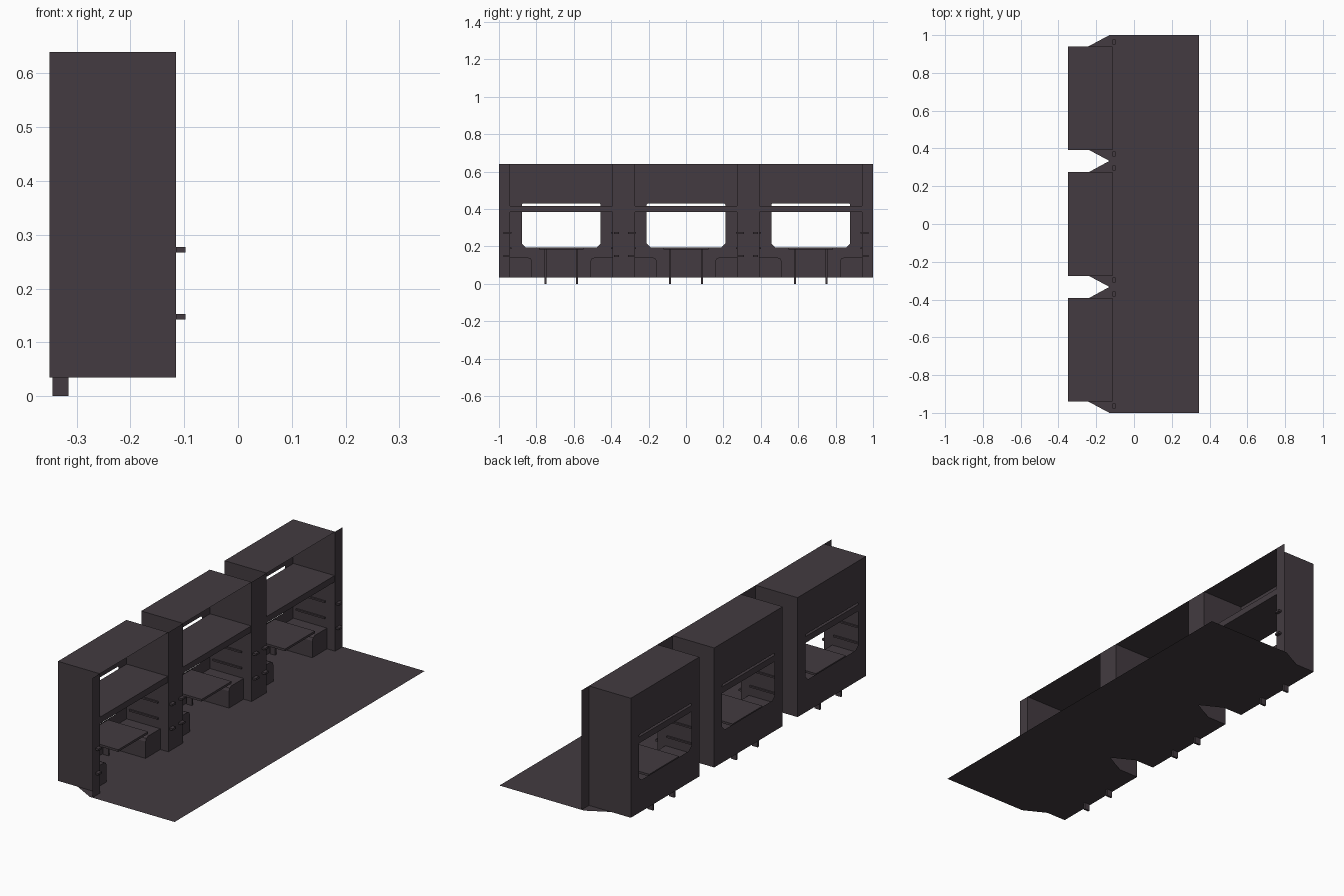
import bpy
import bmesh

cube = bpy.data.objects.get("Cube")
if cube:
    bpy.data.objects.remove(cube, do_unlink=True)

paint = bpy.data.materials.new("dark plum grey")
paint.use_nodes = True
colour = (0.056, 0.044, 0.052, 1)
paint.diffuse_color = colour
paint.node_tree.nodes["Principled BSDF"].inputs["Base Color"].default_value = colour

BACK, FRONT = -0.35, -0.115      # depth of the bays
FLOOR, TOP = 0.035, 0.64         # height of the bays
HALF = 0.274                     # half width of a bay
CENTRES = (-0.667, 0, 0.667)


def finish(name, bm):
    mesh = bpy.data.meshes.new(name)
    bm.to_mesh(mesh)
    bm.free()
    mesh.materials.append(paint)
    obj = bpy.data.objects.new(name, mesh)
    bpy.context.collection.objects.link(obj)
    return obj


def sheet(name, points):
    bm = bmesh.new()
    bm.faces.new([bm.verts.new(p) for p in points])
    return finish(name, bm)


def box(name, x, y, z):
    bm = bmesh.new()
    bmesh.ops.create_cube(bm, size=1)
    for v in bm.verts:
        v.co = [r[0] + (c + 0.5) * (r[1] - r[0]) for c, r in zip(v.co, (x, y, z))]
    return finish(name, bm)


def extrude_profile(name, profile, x0, x1):
    bm = bmesh.new()
    face = bm.faces.new([bm.verts.new((x0, y, z)) for y, z in profile])
    geom = bmesh.ops.extrude_face_region(bm, geom=[face])["geom"]
    for v in geom:
        if isinstance(v, bmesh.types.BMVert):
            v.co.x = x1
    bmesh.ops.recalc_face_normals(bm, faces=bm.faces)
    return finish(name, bm)


def window_wall(name, yc):
    # rear wall with a cut-cornered window opening
    bm = bmesh.new()
    w, lo, hi, c, t = 0.21, 0.195, 0.43, 0.02, 0.005
    outer = [(-HALF, FLOOR), (HALF, FLOOR), (HALF, TOP), (-HALF, TOP)]
    inner = [(-w + c, lo), (w - c, lo), (w, lo + c), (w, hi - t),
             (w - t, hi), (t - w, hi), (-w, hi - t), (-w, lo + c)]
    edges = []
    for loop in (outer, inner):
        vs = [bm.verts.new((BACK, yc + y, z)) for y, z in loop]
        edges += [bm.edges.new((vs[i - 1], vs[i])) for i in range(len(vs))]
    bmesh.ops.triangle_fill(bm, edges=edges, use_beauty=True)
    bmesh.ops.dissolve_limit(bm, angle_limit=0.01, verts=bm.verts, edges=bm.edges)
    return finish(name, bm)


# Floor with tapered notches between the bays
outline = [(0.345, -1), (0.345, 1), (-0.13, 1)]
for yc in reversed(CENTRES):
    a, b = yc + HALF, yc - HALF
    outline += [(-0.24, a), (BACK, a), (BACK, b), (-0.24, b), (-0.13, yc - 0.333)]
sheet("floor", [(x, y, FLOOR) for x, y in outline])

# Corridor posts beside the bays
bounds = [-1] + [c + s * HALF for c in CENTRES for s in (-1, 1)] + [1]
for a, b in zip(bounds[::2], bounds[1::2]):
    sheet("corridor_post", [(FRONT, a, FLOOR), (FRONT, b, FLOOR), (FRONT, b, TOP), (FRONT, a, TOP)])

for yc in CENTRES:
    lo, hi = yc - HALF, yc + HALF
    # Shell of the bay
    window_wall("window_wall", yc)
    sheet("roof", [(BACK, lo, TOP), (FRONT, lo, TOP), (FRONT, hi, TOP), (BACK, hi, TOP)])
    # Upper bunk and table
    box("upper_bunk", (BACK + 0.002, FRONT - 0.003), (lo, hi), (0.385, 0.417))
    box("table_top", (-0.345, -0.12), (yc - 0.12, yc + 0.12), (0.184, 0.195))
    for s in (-1, 1):
        wall = yc + s * HALF
        sheet("side_wall", [(BACK, wall, FLOOR), (FRONT, wall, FLOOR),
                            (FRONT, wall, TOP), (BACK, wall, TOP)])
        leg = yc + s * 0.085
        box("table_leg", (-0.345, -0.315), (leg - 0.005, leg + 0.005), (0, 0.185))
        # Lower seat with a rounded front edge
        profile = [(0, FLOOR), (0.118, FLOOR), (0.118, 0.12), (0.112, 0.134), (0.098, 0.14), (0, 0.14)]
        extrude_profile("seat", [(wall - s * d, z) for d, z in profile], BACK + 0.002, -0.16)
        # Wall rails and corridor handles
        for z in (0.272, 0.19):
            mid = wall - s * 0.004
            box("wall_rail", (-0.33, -0.17), (mid - 0.004, mid + 0.004), (z - 0.004, z + 0.004))
        for z in (0.272, 0.148):
            mid = wall + s * 0.022
            box("corridor_handle", (FRONT, -0.098), (mid - 0.014, mid + 0.014), (z - 0.005, z + 0.005))
